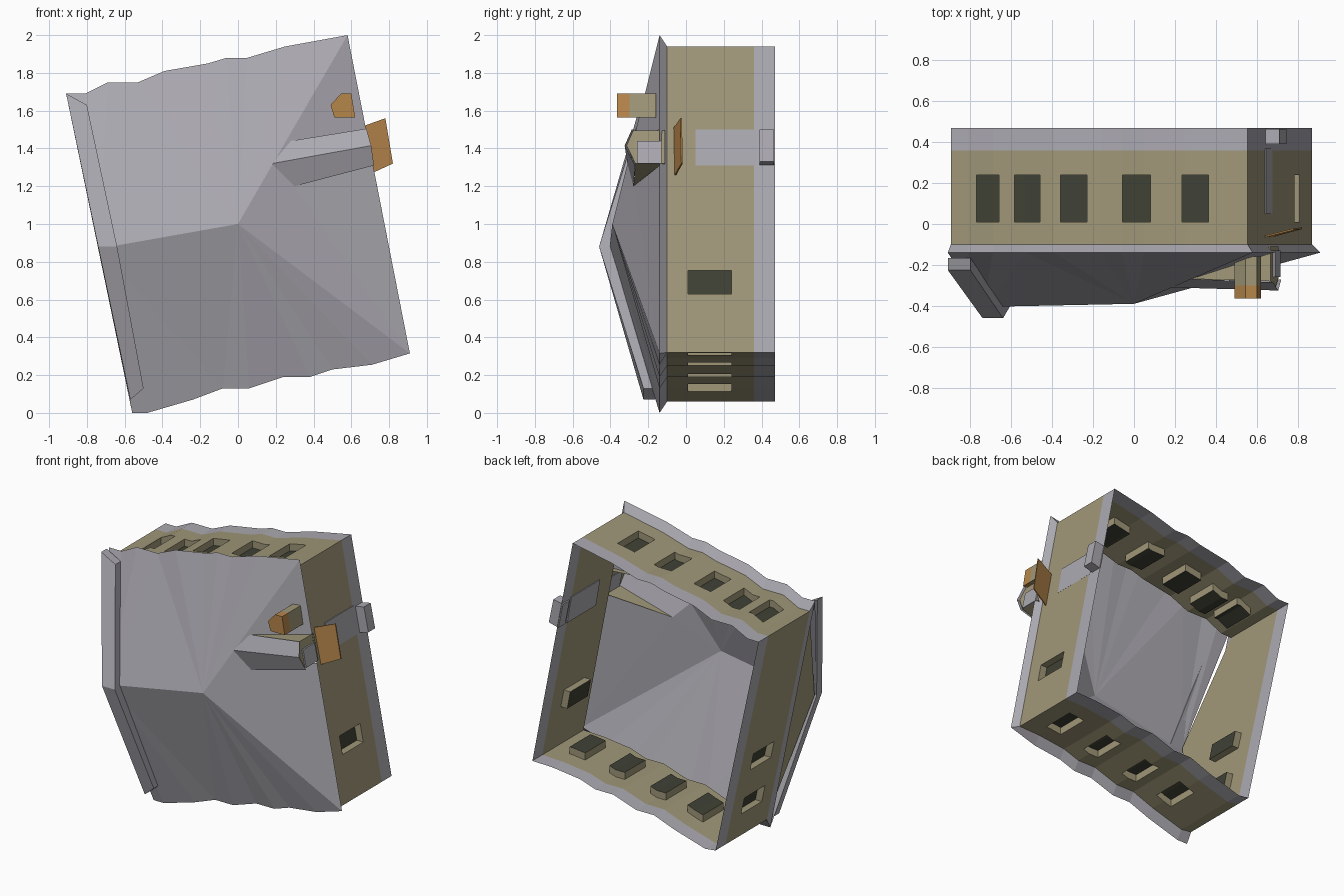
import bpy, bmesh
from mathutils import Vector as V

if "Cube" in bpy.data.objects:
    bpy.data.objects.remove(bpy.data.objects["Cube"])


def mat(name, rgb):
    m = bpy.data.materials.new(name)
    m.diffuse_color = (*rgb, 1)
    m.use_nodes = True
    m.node_tree.nodes["Principled BSDF"].inputs["Base Color"].default_value = m.diffuse_color
    return m


SLATE = mat("slate grey", (0.41, 0.40, 0.44))
WALL = mat("khaki wall", (0.35, 0.31, 0.19))
GLASS = mat("dark glass", (0.05, 0.052, 0.035))
ORANGE = mat("orange wood", (0.47, 0.24, 0.07))


def build(name, faces, mats):
    """faces: list of (points, material slot)."""
    bm = bmesh.new()
    for pts, slot in faces:
        f = bm.faces.new([bm.verts.new(p) for p in pts])
        f.material_index = slot
    bmesh.ops.remove_doubles(bm, verts=bm.verts, dist=0.0005)
    bmesh.ops.recalc_face_normals(bm, faces=bm.faces)
    bmesh.ops.triangulate(bm, faces=[f for f in bm.faces if len(f.verts) > 4])
    me = bpy.data.meshes.new(name)
    bm.to_mesh(me)
    bm.free()
    for m in mats:
        me.materials.append(m)
    ob = bpy.data.objects.new(name, me)
    bpy.context.collection.objects.link(ob)
    return ob


def at(p, y):
    return (p[0], y, p[1])


def prism(name, outline, y0, y1, material):
    n = len(outline)
    faces = [([at(p, y) for p in outline], 0) for y in (y0, y1)]
    for i in range(n):
        a, b = outline[i], outline[(i + 1) % n]
        faces.append(([at(a, y0), at(b, y0), at(b, y1), at(a, y1)], 0))
    return build(name, faces, [material])


# Outlines (x, z) of the stepped eaves and the walls below them
top_eave = [(-.91, 1.69), (-.81, 1.69), (-.69, 1.75), (-.53, 1.75), (-.39, 1.81),
            (-.16, 1.85), (-.06, 1.88), (.05, 1.88), (.25, 1.94), (.58, 2.0)]
low_eave = [(-.56, 0), (-.48, 0), (-.24, .07), (-.08, .13), (.06, .13),
            (.24, .19), (.38, .19), (.5, .23), (.71, .255), (.91, .315)]
top_wall = [(x, z - .06) for x, z in top_eave]
low_wall = [(x, z + .06) for x, z in low_eave]
top_wall[0], top_wall[-1] = (-.895, 1.63), (.555, 1.94)
low_wall[0], low_wall[-1] = (-.56, .07), (.87, .32)


def along(pts, k, t):
    for a, b in zip(pts, pts[1:]):
        if min(a[k], b[k]) - 1e-6 <= t <= max(a[k], b[k]) + 1e-6:
            f = (t - a[k]) / (b[k] - a[k])
            return (a[0] + f * (b[0] - a[0]), a[1] + f * (b[1] - a[1]))


def wall(name, pts, k, windows, inward):
    """Thin wall with a grey plinth and recessed windows; k is the axis it runs along."""
    levels = [-.10, .01, .24, .36, .47]
    ts = sorted({p[k] for p in pts} | {t for w in windows for t in w})
    faces = []
    ins = lambda p: (p[0] + inward[0], p[1] + inward[1])
    for t0, t1 in zip(ts, ts[1:]):
        a, b = along(pts, k, t0), along(pts, k, t1)
        win = next((w for w in windows if w[0] - 1e-6 <= t0 and t1 <= w[1] + 1e-6), None)
        for i in range(4):
            y0, y1 = levels[i], levels[i + 1]
            if i == 1 and win:
                c, d = ins(a), ins(b)
                faces.append(([at(c, y0), at(d, y0), at(d, y1), at(c, y1)], 2))
                for y in (y0, y1):
                    faces.append(([at(a, y), at(b, y), at(d, y), at(c, y)], 0))
                for p, q, t, end in ((a, c, t0, win[0]), (b, d, t1, win[1])):
                    if abs(t - end) < 1e-6:
                        faces.append(([at(p, y0), at(q, y0), at(q, y1), at(p, y1)], 0))
            else:
                faces.append(([at(a, y0), at(b, y0), at(b, y1), at(a, y1)], int(i == 3)))
    return build(name, faces, [WALL, SLATE, GLASS])


wall("upper_wall", top_wall, 0, [(-.77, -.66), (-.585, -.46), (-.36, -.23),
                                 (-.055, .08), (.235, .365)], (0, -.05))
wall("lower_wall", low_wall, 0, [(c - .06, c + .06) for c in (-.24, .05, .37, .68)], (0, .05))
wall("right_wall", [low_wall[-1], top_wall[-1]], 1, [(.63, .755)], (-.05, 0))
wall("left_wall", [low_wall[0], top_wall[0]], 1, [(.25, .37), (.58, .70)], (.05, 0))

# Gable above the left wall
build("gable", [([at(low_wall[0], -.10), at(top_wall[0], -.10), (-.73, -.39, .88)], 0)], [WALL])

# Main roof: two long slopes and a hip with a gap for the dormer
E = -.14
apex, ridge = (0, -.39, 1.0), (-.735, -.405, .87)
d_tip, d_low, d_up = (.18, -.31, 1.32), (.30, -.278, 1.20), (.28, -.268, 1.44)
h_low, h_up = (.715, E, 1.31), (.678, E, 1.50)
roof = []
for eave, inner in ((top_eave, top_wall), (low_eave, low_wall)):
    # slope as a fan from ridge and apex, split at the eave middle
    for i in range(9):
        peak = ridge if i < 3 else apex
        roof.append(([at(eave[i], E), at(eave[i + 1], E), peak], 0))
        roof.append(([at(eave[i], E), at(eave[i + 1], E),
                      at(inner[i + 1], -.10), at(inner[i], -.10)], 0))
    roof.append(([at(eave[3], E), apex, ridge], 0))
    roof[-1] = ([at(eave[3], E), apex, ridge], 0)
for i in (0, 9):
    roof.append(([at(low_eave[i], E), at(top_eave[i], E),
                  at(top_wall[i], -.10), at(low_wall[i], -.10)], 0))
roof.append(([apex, at(low_eave[9], E), h_low, d_low, d_tip], 0))
roof.append(([d_tip, d_up, h_up, at(top_eave[9], E)], 0))
build("roof", roof, [SLATE])

# Raised verge along the gable
verge_out = [(-.91, -.165, 1.69), (-.74, -.40, .88), (-.57, -.165, .07)]
verge_in = [(-.80, -.165, 1.63), (-.64, -.40, .88), (-.50, -.165, .13)]
up = lambda p: (p[0], p[1] - .06, p[2])
verge = []
for i in range(2):
    a, b, c, d = verge_out[i], verge_out[i + 1], verge_in[i + 1], verge_in[i]
    verge += [([a, b, c, d], 0), ([up(a), up(b), up(c), up(d)], 0),
              ([a, b, up(b), up(a)], 0), ([d, c, up(c), up(d)], 0)]
for a, d in ((verge_out[0], verge_in[0]), (verge_out[2], verge_in[2])):
    verge.append(([a, d, up(d), up(a)], 0))
build("gable_verge", verge, [SLATE])

# Dormer roof, cheeks and front
r_front = (.705, -.325, 1.415)
e_low, e_up = (.72, -.27, 1.31), (.68, -.285, 1.505)
build("dormer_roof", [([d_tip, d_low, e_low, r_front], 0),
                      ([d_tip, d_up, e_up, r_front], 0)], [SLATE])
f_low, f_up = (.705, 1.32), (.668, 1.495)
build("dormer_walls", [
    ([at(f_low, -.11), at(f_low, -.268), d_low], 0),
    ([at(f_up, -.11), at(f_up, -.28), d_up], 0),
    ([at(f_low, -.11), at(f_up, -.11), at(f_up, -.28), (.69, -.315, 1.415),
      at(f_low, -.268)], 0)], [WALL])
prism("dormer_window", [(.70, 1.32), (.715, 1.32), (.69, 1.44), (.675, 1.44)], -.26, -.13, SLATE)

# Chimney with its wooden cap
prism("chimney", [(.51, 1.565), (.62, 1.565), (.60, 1.69), (.545, 1.69), (.49, 1.63)],
      -.30, -.16, WALL)
prism("chimney_cap", [(.51, 1.565), (.62, 1.565), (.60, 1.69), (.545, 1.69), (.49, 1.63)],
      -.365, -.30, ORANGE)

# Door in the right wall, step and awning
prism("door", [(.668, 1.31), (.678, 1.31), (.645, 1.50), (.635, 1.50)], .05, .37, SLATE)
prism("door_step", [(.67, 1.31), (.745, 1.33), (.71, 1.50), (.635, 1.485)], .39, .465, SLATE)
quad = [(.64, -.065, 1.51), (.78, -.03, 1.56), (.82, -.025, 1.32), (.69, -.06, 1.26)]
low = [(x, y + .008, z) for x, y, z in quad]
build("awning", [(quad, 0), (low, 0)] +
      [([quad[i], quad[(i + 1) % 4], low[(i + 1) % 4], low[i]], 0) for i in range(4)], [ORANGE])
